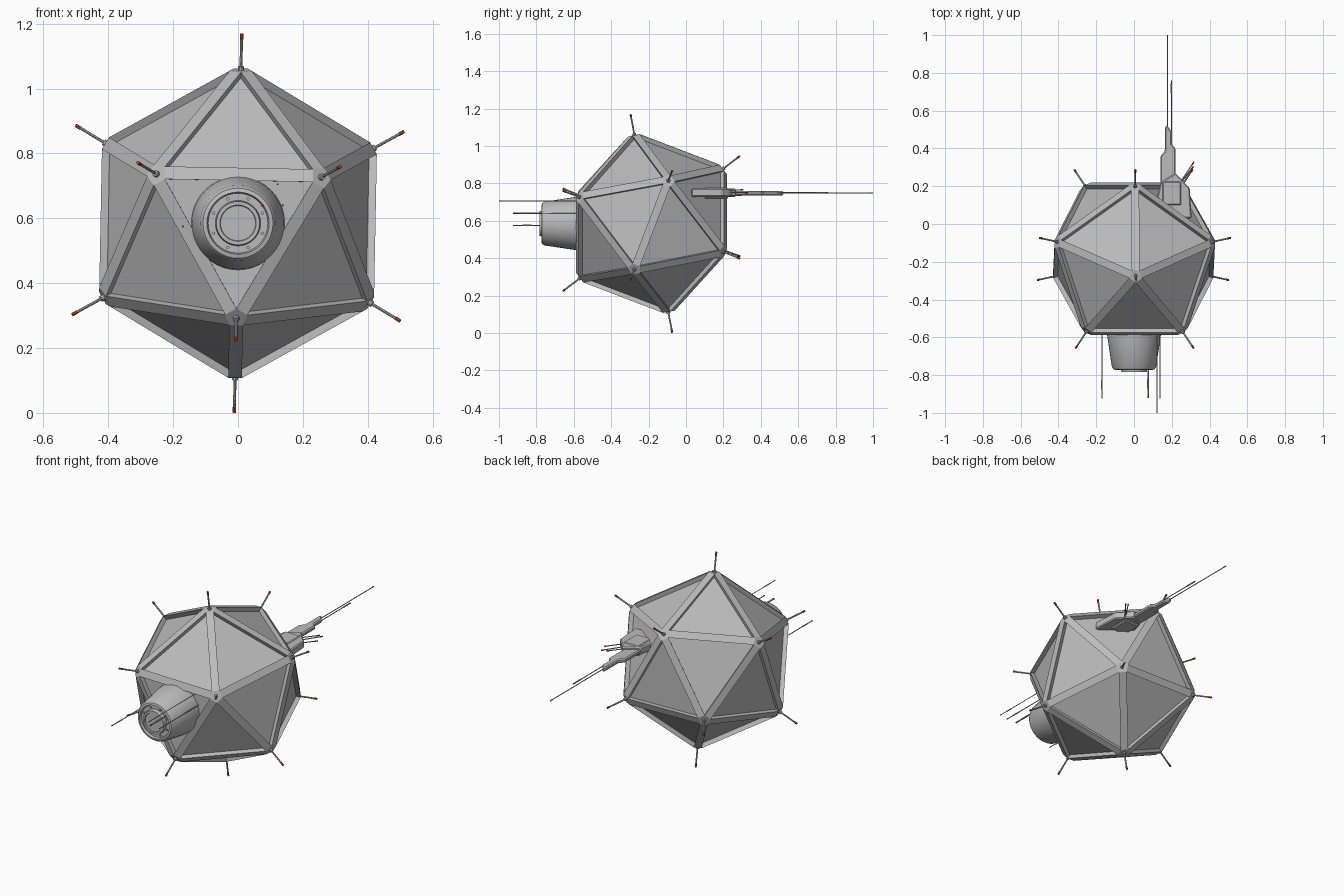
import bpy, bmesh, math
from mathutils import Vector, Matrix

if "Cube" in bpy.data.objects:
    bpy.data.objects.remove(bpy.data.objects["Cube"])

CENTRE = Vector((0, -0.185, 0.585))


def material(name, rgb):
    m = bpy.data.materials.new(name)
    m.diffuse_color = (*rgb, 1)
    m.use_nodes = True
    m.node_tree.nodes["Principled BSDF"].inputs["Base Color"].default_value = m.diffuse_color
    return m


GREY = material("hull grey", (0.5, 0.5, 0.5))
RED = material("signal red", (0.6, 0.08, 0.02))


def finish(name, bm, mat, smooth=False):
    bmesh.ops.recalc_face_normals(bm, faces=bm.faces)
    me = bpy.data.meshes.new(name)
    bm.to_mesh(me)
    bm.free()
    ob = bpy.data.objects.new(name, me)
    bpy.context.collection.objects.link(ob)
    me.materials.append(mat)
    if smooth:
        bpy.context.view_layer.objects.active = ob
        ob.select_set(True)
        bpy.ops.object.shade_smooth_by_angle(angle=math.radians(35))
        ob.select_set(False)
    return ob


def add_rod(bm, a, b, r, sides=8):
    a, b = Vector(a), Vector(b)
    rot = (b - a).to_track_quat('Z', 'Y').to_matrix().to_4x4()
    bmesh.ops.create_cone(bm, cap_ends=True, segments=sides, radius1=r, radius2=r,
                          depth=(b - a).length,
                          matrix=Matrix.Translation((a + b) / 2) @ rot)


# Twelve corner directions: four rings of three around the y axis
R = 0.5078
corners = []
for radius, y, phase in ((0.6071, -0.7947, 270), (0.9822, -0.1876, 90),
                         (0.9822, 0.1876, 270), (0.6071, 0.7947, 90)):
    for k in range(3):
        a = math.radians(phase + 120 * k - 1.1)
        corners.append(Vector((radius * math.cos(a), y, radius * math.sin(a))).normalized())

# Hull: twenty-sided body with flattened edges and sunken panels
bm = bmesh.new()
for c in corners:
    bm.verts.new(CENTRE + c * R)
bmesh.ops.convex_hull(bm, input=bm.verts[:])
bmesh.ops.bevel(bm, geom=bm.edges[:], offset=0.0225, offset_type='OFFSET',
                segments=1, affect='EDGES', profile=0.5)
bmesh.ops.recalc_face_normals(bm, faces=bm.faces)
panels = [f for f in bm.faces if len(f.verts) == 3 and f.calc_area() > 0.03]
bmesh.ops.inset_individual(bm, faces=panels, thickness=0.0005, depth=-0.0255)
finish("hull", bm, GREY)

# Corner aerials: collar, rod and red tip on every corner
collars, rods, tips = bmesh.new(), bmesh.new(), bmesh.new()
for c in corners:
    at = lambda r: CENTRE + c * r
    add_rod(collars, at(0.47), at(0.492), 0.010, 10)
    add_rod(rods, at(0.48), at(0.578), 0.0045)
    add_rod(tips, at(0.577), at(0.595), 0.0055)
finish("corner_collars", collars, GREY, True)
finish("corner_aerials", rods, GREY, True)
finish("corner_aerial_tips", tips, RED, True)

# Front module: turned profile (y, radius)
profile = [(-0.55, 0), (-0.55, 0.145), (-0.59, 0.142), (-0.757, 0.117), (-0.77, 0.108),
           (-0.773, 0.096), (-0.76, 0.092), (-0.76, 0.07), (-0.784, 0.067),
           (-0.784, 0.056), (-0.779, 0.054), (-0.779, 0)]
bm = bmesh.new()
vs = [bm.verts.new((r, y, CENTRE.z)) for y, r in profile]
edges = [bm.edges.new(p) for p in zip(vs, vs[1:])]
bmesh.ops.spin(bm, geom=vs + edges, cent=(0, 0, CENTRE.z), axis=(0, 1, 0),
               angle=math.tau, steps=40)
bmesh.ops.remove_doubles(bm, verts=bm.verts, dist=1e-4)
finish("front_module", bm, GREY, True)

# Small bolts around the module ring
bm = bmesh.new()
for k in range(8):
    a = math.radians(22.5 + 45 * k)
    p = Vector((0.081 * math.cos(a), -0.755, CENTRE.z + 0.081 * math.sin(a)))
    add_rod(bm, p, p + Vector((0, -0.012, 0)), 0.005)
finish("module_bolts", bm, GREY, True)

# Front probes: x, z, start y, end y, radius
rods, tips = bmesh.new(), bmesh.new()
for x, z, y0, y1, r in ((-0.17, 0.575, -0.55, -0.925, 0.0025),
                        (0.138, 0.64, -0.55, -0.925, 0.0025),
                        (0.122, 0.705, -0.55, -1.0, 0.002),
                        (0.075, 0.64, -0.75, -0.92, 0.004)):
    add_rod(rods, (x, y0, z), (x, y1 + 0.01, z), r)
    add_rod(tips, (x, y1 + 0.012, z), (x, y1, z), r + 0.0005)
    add_rod(rods, (x, y1 + 0.1, z), (x, y1 + 0.05, z), r + 0.001)
finish("front_probes", rods, GREY, True)
finish("front_probe_tips", tips, RED, True)


# Rear mast: layered plates with chamfered rims
def plate(name, outline, z, half):
    bm = bmesh.new()
    f = bm.faces.new([bm.verts.new((x, y, z - half)) for x, y in outline])
    top = bmesh.ops.extrude_face_region(bm, geom=[f])["geom"]
    bmesh.ops.translate(bm, vec=(0, 0, 2 * half),
                        verts=[v for v in top if isinstance(v, bmesh.types.BMVert)])
    ob = finish(name, bm, GREY)
    mod = ob.modifiers.new("chamfer", 'BEVEL')
    mod.width, mod.segments = 0.006, 1


plate("mast_base", [(0.12, 0.13), (0.14, 0.22), (0.22, 0.27), (0.295, 0.19),
                    (0.305, 0.03), (0.22, 0.03)], 0.75, 0.022)
plate("mast_blade", [(0.14, 0.1), (0.14, 0.36), (0.163, 0.385), (0.163, 0.51),
                     (0.175, 0.525), (0.19, 0.5), (0.2, 0.49), (0.2, 0.42),
                     (0.22, 0.4), (0.22, 0.1)], 0.748, 0.012)
plate("mast_clamp", [(0.15, 0.1), (0.15, 0.225), (0.25, 0.225), (0.25, 0.1)], 0.747, 0.03)

# Rear mast aerials: long spikes and short angled whips
rods, tips = bmesh.new(), bmesh.new()
for a, b, r in (((0.178, 0.5, 0.748), (0.178, 1.0, 0.748), 0.0025),
                ((0.198, 0.42, 0.75), (0.198, 0.76, 0.75), 0.0025),
                ((0.235, 0.2, 0.735), (0.31, 0.295, 0.735), 0.003),
                ((0.245, 0.22, 0.75), (0.318, 0.33, 0.75), 0.003),
                ((0.24, 0.21, 0.765), (0.315, 0.305, 0.765), 0.003)):
    a, b = Vector(a), Vector(b)
    d = (b - a).normalized()
    add_rod(rods, a, b - d * 0.015, r)
    add_rod(tips, b - d * 0.018, b, r + 0.0007)
add_rod(rods, (0.198, 0.69, 0.75), (0.198, 0.745, 0.75), 0.004)
finish("mast_aerials", rods, GREY, True)
finish("mast_aerial_tips", tips, RED, True)
